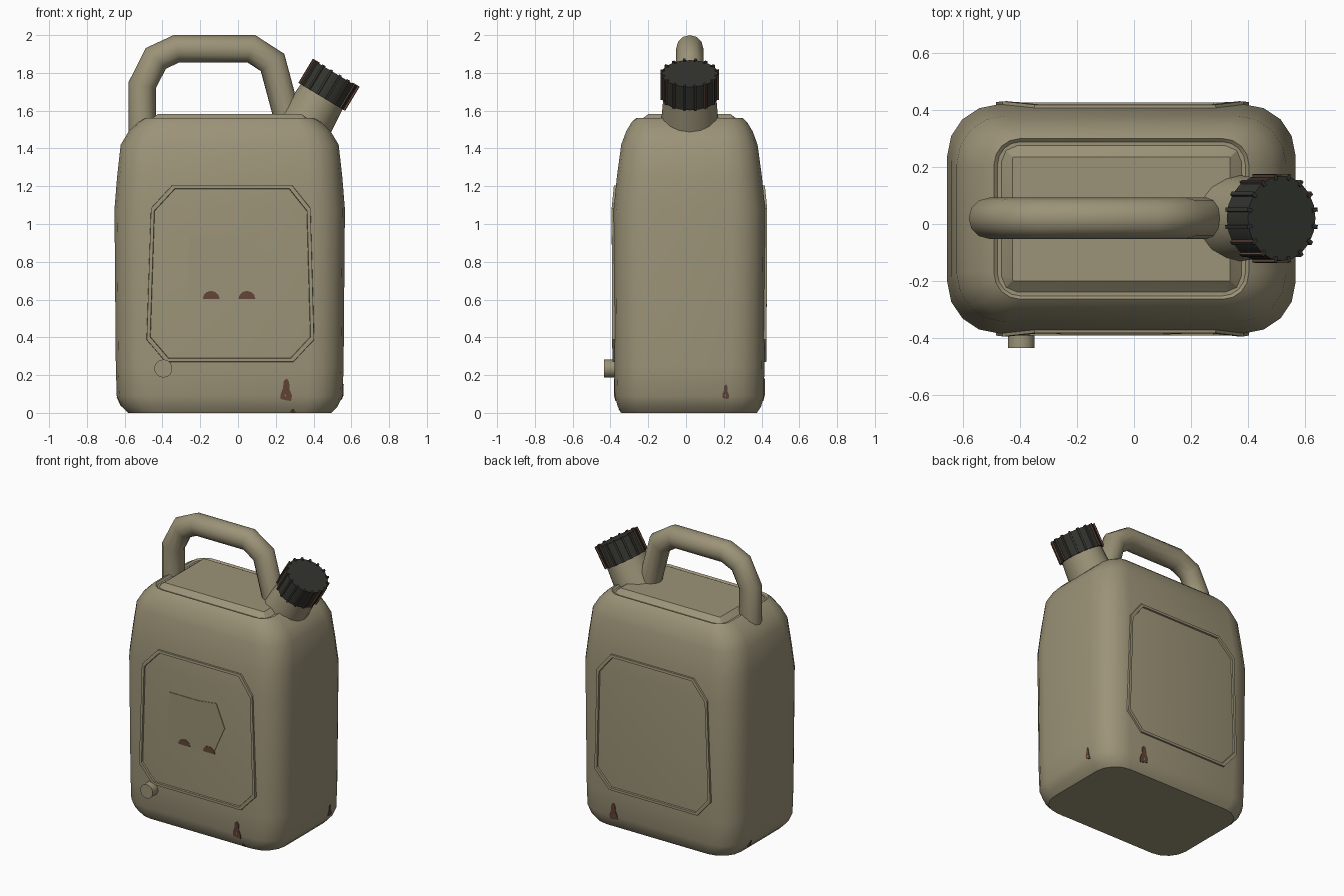
import bpy, bmesh, math
from mathutils import Vector, Matrix

if "Cube" in bpy.data.objects:
    bpy.data.objects.remove(bpy.data.objects["Cube"])

CX, CY = -0.044, 0.018          # body axis


def material(name, rgb):
    m = bpy.data.materials.new(name)
    m.diffuse_color = (*rgb, 1)
    m.use_nodes = True
    m.node_tree.nodes["Principled BSDF"].inputs["Base Color"].default_value = m.diffuse_color
    return m


OLIVE = material("olive_plastic", (0.33, 0.29, 0.185))
BLACK = material("dark_cap", (0.034, 0.036, 0.029))
RUST = material("rust_brown", (0.125, 0.06, 0.038))


def finish(name, bm, mats, angle=35):
    bmesh.ops.recalc_face_normals(bm, faces=bm.faces)
    me = bpy.data.meshes.new(name)
    bm.to_mesh(me)
    bm.free()
    for m in mats:
        me.materials.append(m)
    me.shade_smooth()
    me.set_sharp_from_angle(angle=math.radians(angle))
    ob = bpy.data.objects.new(name, me)
    bpy.context.collection.objects.link(ob)
    return ob


def loft(bm, rings, caps=True, closed=False):
    """Skin a list of equal-length point rings."""
    vs = [[bm.verts.new(p) for p in r] for r in rings]
    n = len(vs[0])
    pairs = list(zip(vs, vs[1:])) + ([(vs[-1], vs[0])] if closed else [])
    for a, b in pairs:
        for i in range(n):
            j = (i + 1) % n
            bm.faces.new((a[i], a[j], b[j], b[i]))
    if caps and not closed:
        bm.faces.new(vs[0])
        bm.faces.new(vs[-1])


# Body: rounded rectangles stacked up: z, half width, half depth, corner radius
SECTIONS = [(0, .538, .358, .15), (.035, .572, .38, .165), (.09, .598, .395, .18),
            (.25, .603, .397, .18), (1.08, .61, .401, .18), (1.25, .596, .384, .18),
            (1.42, .577, .361, .17), (1.49, .535, .335, .15), (1.54, .485, .305, .12),
            (1.562, .446, .281, .09), (1.552, .434, .27, .08)]


def rounded_rect(hx, hy, r, z, seg=4):
    pts = []
    for k, (sx, sy) in enumerate(((1, 1), (-1, 1), (-1, -1), (1, -1))):
        for i in range(seg + 1):
            a = math.pi / 2 * (k + i / seg)
            pts.append((CX + sx * (hx - r) + r * math.cos(a),
                        CY + sy * (hy - r) + r * math.sin(a), z))
    return pts


bm = bmesh.new()
loft(bm, [rounded_rect(hx, hy, r, z) for z, hx, hy, r in SECTIONS])
finish("can_body", bm, [OLIVE])

# Raised top plateau
bm = bmesh.new()
loft(bm, [rounded_rect(.43, .266, .07, 1.545, 2), rounded_rect(.381, .217, .004, 1.582, 2)])
finish("top_plateau", bm, [OLIVE], 25)


def half(z, axis):
    """Body half size at height z (axis 1 = width, 2 = depth)."""
    for a, b in zip(SECTIONS, SECTIONS[1:]):
        if a[0] <= z <= b[0]:
            return a[axis] + (b[axis] - a[axis]) * (z - a[0]) / (b[0] - a[0])
    return SECTIONS[0][axis]


def on_wall(side, u, z, off):
    """Point on a wall: u is x on front/back and y on left/right."""
    if side in ("front", "back"):
        s = -1 if side == "front" else 1
        return (u, CY + s * (half(z, 2) + off), z)
    s = -1 if side == "left" else 1
    return (CX + s * (half(z, 1) + off), u, z)


def plate(name, side, pts, off, mat):
    bm = bmesh.new()
    loft(bm, [[on_wall(side, u, z, d) for u, z in pts] for d in (off - .006, off)])
    return finish(name, bm, [mat], 20)


# Octagonal raised frame on front and back
FRAME = [(-.35, 1.207), (.288, 1.207), (.386, 1.085), (.405, .386),
         (.295, .268), (-.385, .268), (-.486, .386), (-.463, 1.085)]
FX, FZ = -.04, .74


def inset(d):
    return [(FX + (x - FX) * (1 - d / .43), FZ + (z - FZ) * (1 - d / .46)) for x, z in FRAME]


for side in ("front", "back"):
    bm = bmesh.new()
    loft(bm, [[on_wall(side, u, z, o) for u, z in inset(d)]
              for d, o in ((0, -.02), (.003, .011), (.02, .011), (.026, -.02))], closed=True)
    finish(side + "_frame", bm, [OLIVE], 25)

# Label plate on the front, with rust along its lower edge
plate("label_plate", "front", [(-.257, .94), (-.034, .94), (.103, .957), (.167, .80),
                               (.077, .598), (-.272, .612)], .004, OLIVE)


def blob(w, h):
    """Drip-shaped outline round the origin."""
    return [(-.5 * w, -.4 * h), (-.45 * w, -.15 * h), (-.28 * w, .05 * h), (-.2 * w, .4 * h),
            (.05 * w, .5 * h), (.25 * w, .35 * h), (.3 * w, 0), (.5 * w, -.25 * h),
            (.42 * w, -.5 * h), (-.1 * w, -.45 * h)]


for i, x in enumerate((-.142, .047)):
    pts = [(x + .045 * math.cos(a), .602 + .044 * math.sin(a))
           for a in (math.pi * k / 6 for k in range(7))]
    plate(f"label_rust_{i}", "front", pts, .006, RUST)

# Rust patches near the base: side, position, height, width, length
for i, (side, u, z, w, h) in enumerate([("front", .255, .122, .062, .12),
                                        ("front", .29, .012, .03, .02),
                                        ("back", .265, .122, .062, .12),
                                        ("right", .21, .112, .036, .08),
                                        ("left", .2, .06, .03, .05)]):
    plate(f"rust_patch_{i}", side, [(u + a, z + b) for a, b in blob(w, h)], .004, RUST)

# Round drain plug on the front
bm = bmesh.new()
bmesh.ops.create_cone(bm, cap_ends=True, segments=14, radius1=.048, radius2=.048, depth=.09,
                      matrix=Matrix.Translation((-.395, -.39, .235)) @ Matrix.Rotation(math.pi / 2, 4, 'X'))
finish("drain_plug", bm, [OLIVE])

# Carrying handle: mitred tube along a path in the xz plane
PATH = [Vector(p) for p in ((-.507, 1.44), (-.507, 1.735), (-.435, 1.877), (-.325, 1.928),
                            (.07, 1.928), (.183, 1.855), (.27, 1.53))]
R, N = .072, 12
rings = []
for i, p in enumerate(PATH):
    d0 = (p - PATH[i - 1]).normalized() if i else (PATH[1] - p).normalized()
    d1 = (PATH[i + 1] - p).normalized() if i < len(PATH) - 1 else d0
    t = (d0 + d1).normalized()
    side = Vector((-t.y, t.x)) / t.dot(d0)
    rings.append([(p.x + side.x * R * math.cos(a), CY + .002 + R * math.sin(a), p.y + side.y * R * math.cos(a))
                  for a in (2 * math.pi * k / N for k in range(N))])
bm = bmesh.new()
loft(bm, rings)
finish("carry_handle", bm, [OLIVE], 50)

# Slanted spout: local z runs along the neck, origin at the underside of the cap
TILT = (Matrix.Translation((.443, CY + .002, 1.673)) @ Matrix.Rotation(math.radians(31), 4, 'Y')
        @ Matrix.Diagonal((1, 1.08, 1, 1)))


def tilted_cone(name, r1, r2, z0, z1, seg, mat):
    bm = bmesh.new()
    bmesh.ops.create_cone(bm, cap_ends=True, segments=seg, radius1=r1, radius2=r2, depth=z1 - z0,
                          matrix=TILT @ Matrix.Translation((0, 0, (z0 + z1) / 2)))
    return finish(name, bm, [mat])


tilted_cone("spout_neck", .148, .128, -.26, .02, 16, OLIVE)
tilted_cone("spout_cap", .138, .138, 0, .144, 20, BLACK)

# Grip ribs around the cap, rusty on their flanks
bm = bmesh.new()
COUNT = 16
for k in range(COUNT):
    turn = Matrix.Rotation(2 * math.pi * (k + .5) / COUNT, 4, 'Z')
    made = bmesh.ops.create_cube(bm, size=1, matrix=TILT @ turn @ Matrix.Translation((.136, 0, .075))
                                 @ Matrix.Diagonal((.02, .012, .15, 1)))
    tangent = (TILT.to_3x3() @ turn.to_3x3() @ Vector((0, 1, 0))).normalized()
    for f in {f for v in made["verts"] for f in v.link_faces}:
        f.normal_update()
        f.material_index = 1 if abs(f.normal.dot(tangent)) > .8 else 0
finish("cap_ribs", bm, [BLACK, RUST], 30)
